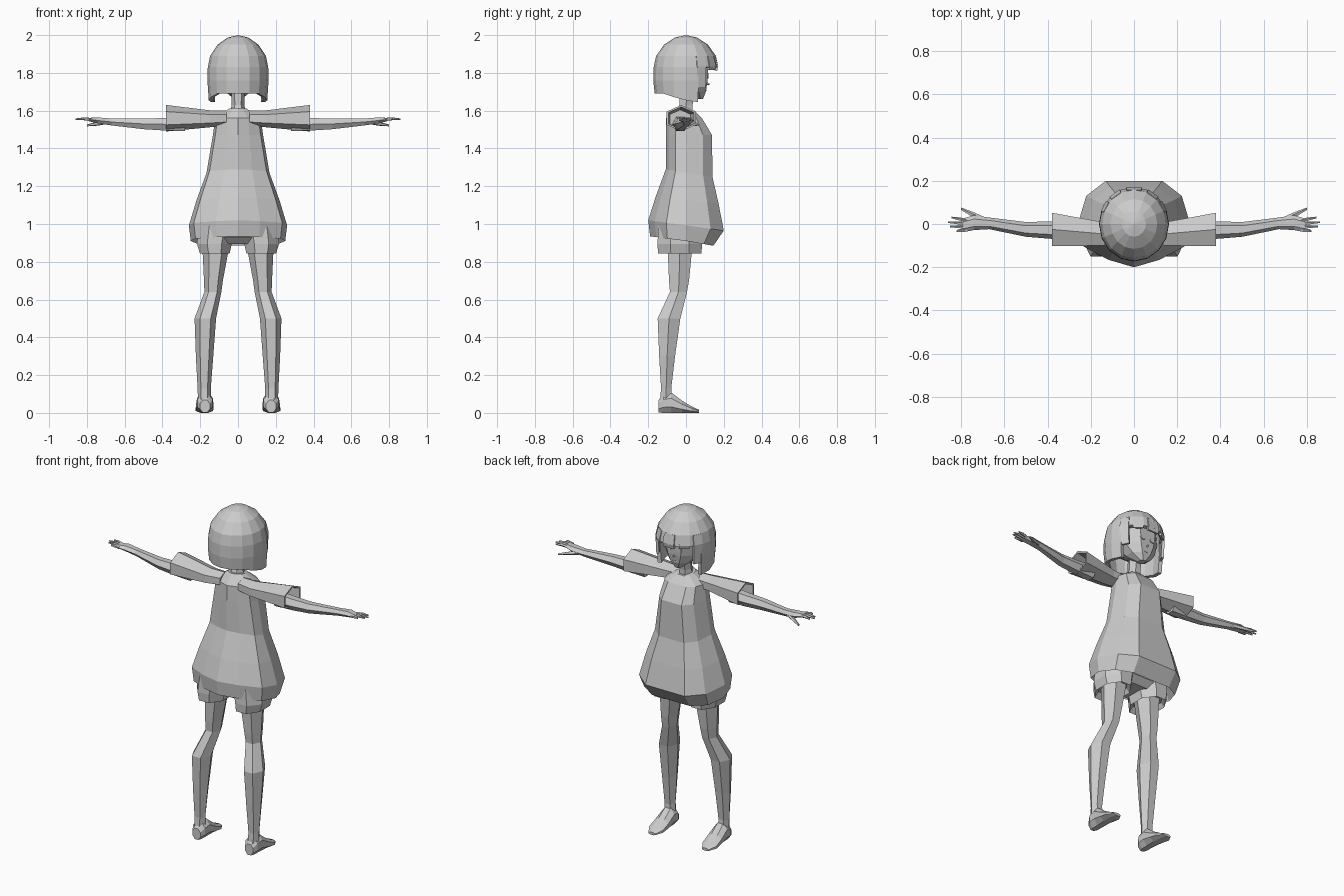
import bpy, bmesh
from math import sin, cos, pi, radians

cube = bpy.data.objects.get("Cube")
if cube:
    bpy.data.objects.remove(cube)

GREY = (0.6, 0.6, 0.6, 1)
mat = bpy.data.materials.new("light grey")
mat.use_nodes = True
mat.diffuse_color = GREY
mat.node_tree.nodes["Principled BSDF"].inputs["Base Color"].default_value = GREY


def finish(name, bm, mirror=False, thickness=0):
    """Turn a bmesh into an object with optional mirror and thickness."""
    bmesh.ops.recalc_face_normals(bm, faces=bm.faces)
    mesh = bpy.data.meshes.new(name)
    bm.to_mesh(mesh)
    bm.free()
    mesh.materials.append(mat)
    ob = bpy.data.objects.new(name, mesh)
    bpy.context.collection.objects.link(ob)
    if thickness:
        mod = ob.modifiers.new("Thickness", 'SOLIDIFY')
        mod.thickness = thickness
        mod.offset = -1
    if mirror:
        ob.modifiers.new("Mirror", 'MIRROR')
    return ob


def loft(name, rings, mirror=False):
    """Skin a list of closed rings and cap both ends."""
    bm = bmesh.new()
    loops = [[bm.verts.new(p) for p in ring] for ring in rings]
    n = len(loops[0])
    for a, b in zip(loops, loops[1:]):
        for i in range(n):
            j = (i + 1) % n
            bm.faces.new((a[i], a[j], b[j], b[i]))
    bm.faces.new(loops[0])
    bm.faces.new(loops[-1])
    return finish(name, bm, mirror)


PLACE = {'x': lambda t, u, v: (t, u, v),
         'y': lambda t, u, v: (u, t, v),
         'z': lambda t, u, v: (u, v, t)}


def tube(name, axis, sections, n=6, turn=0.0, mirror=True):
    """Faceted tube; a section is (position, centre u, centre v, radius u, radius v)."""
    unit = [(cos((i + turn) * 2 * pi / n), sin((i + turn) * 2 * pi / n)) for i in range(n)]
    mu, mv = max(p[0] for p in unit), max(p[1] for p in unit)
    rings = [[PLACE[axis](t, cu + ru * u / mu, cv + rv * v / mv) for u, v in unit]
             for t, cu, cv, ru, rv in sections]
    return loft(name, rings, mirror)


# Loose shirt: one half outline, scaled per level (z back, z front, half width, back, front)
outline = [(0, -1), (.45, -.83), (.9, -.52), (1, 0), (.85, .65), (.5, 1)]
outline += [(-x, y) for x, y in reversed(outline) if x]
levels = [(1.0, .97, .21, .15, .12), (.935, .885, .25, .19, .145), (1.02, .965, .26, .2, .2),
          (1.14, 1.11, .22, .162, .172), (1.29, 1.25, .167, .107, .14),
          (1.47, 1.47, .133, .107, .138), (1.56, 1.56, .12, .105, .085),
          (1.615, 1.6, .05, .06, .045)]
loft("shirt", [[(x * w, y * (yf if y > 0 else yb), zb + (zf - zb) * (y + 1) / 2)
                for x, y in outline] for zb, zf, w, yb, yf in levels])

# Wide open sleeves
tube("sleeves", 'x', [(.06, -.04, 1.56, .045, .04), (.15, -.045, 1.557, .055, .045),
                      (.38, -.025, 1.56, .077, .07), (.38, -.025, 1.56, .067, .06),
                      (.3, -.03, 1.555, .055, .05)], turn=.5)

# Arms, palms, fingers and thumbs
tube("arms", 'x', [(.28, -.03, 1.53, .043, .038), (.39, -.028, 1.528, .04, .033),
                   (.5, -.025, 1.53, .034, .028), (.67, .003, 1.54, .027, .018),
                   (.74, .006, 1.548, .034, .016), (.79, -.006, 1.553, .032, .009)])
for name, y0, y1, tip in (("index_fingers", .016, .03, .845), ("middle_fingers", .001, .008, .86),
                          ("ring_fingers", -.014, -.012, .85), ("little_fingers", -.028, -.034, .82)):
    tube(name, 'x', [(.77, y0, 1.552, .008, .008), (.81, (y0 + y1) / 2, 1.557, .008, .008),
                     (tip, y1, 1.555, .004, .004)], n=5)
tube("thumbs", 'x', [(.69, .018, 1.54, .014, .011), (.75, .045, 1.53, .013, .01),
                     (.8, .07, 1.522, .006, .005)], n=5)

# Shorts
tube("shorts_seat", 'z', [(.895, 0, -.03, .15, .075), (.93, 0, -.03, .2, .11),
                          (1.02, 0, -.02, .2, .11)], n=8, turn=.5, mirror=False)
tube("shorts_legs", 'z', [(.875, .123, -.033, .065, .09), (.845, .123, -.033, .079, .115),
                          (.895, .125, -.033, .092, .118), (1.0, .11, -.03, .1, .115)], n=8, turn=.5)

# Legs and feet
tube("legs", 'z', [(.07, .178, -.105, .034, .032), (.13, .179, -.105, .035, .027),
                   (.3, .177, -.1, .046, .042), (.5, .173, -.09, .057, .06),
                   (.64, .133, -.04, .045, .045), (.7, .13, -.037, .05, .053),
                   (.845, .12, -.033, .067, .063), (.95, .115, -.03, .075, .075)], n=6)
tube("feet", 'y', [(-.145, .175, .035, .026, .033), (-.12, .175, .05, .04, .05),
                   (-.08, .175, .055, .042, .055), (-.02, .176, .032, .046, .032),
                   (.03, .178, .017, .046, .017), (.07, .178, .008, .022, .008)], n=8, turn=.5)

# Neck, head and face details
tube("neck", 'z', [(1.57, 0, -.01, .045, .045), (1.63, 0, 0, .034, .035),
                   (1.73, 0, .01, .036, .04)], mirror=False)
tube("head", 'z', [(1.662, 0, .068, .02, .022), (1.7, 0, .04, .068, .065),
                   (1.75, 0, .008, .105, .105), (1.82, 0, -.005, .125, .122),
                   (1.9, 0, -.005, .118, .12), (1.96, 0, 0, .06, .065)], n=8, turn=.5, mirror=False)
tube("nose", 'y', [(.095, 0, 1.745, .012, .014), (.124, 0, 1.74, .003, .003)], n=4, mirror=False)
tube("eyes", 'y', [(.11, .033, 1.785, .018, .014), (.119, .033, 1.785, .018, .014)], n=8)
tube("mouth", 'y', [(.1, 0, 1.708, .016, .003), (.108, 0, 1.708, .016, .003)], n=6, mirror=False)

# Bobbed hair: a dome of 16 columns, open over the face
COLS, DEPTH = 16, 1.07
rows = [(1.987, .055), (1.95, .108), (1.89, .148), (1.83, .16), (1.76, .162), (1.69, .155)]
side_drop = {3: .045, 4: .035, 5: .018}
bm = bmesh.new()
grid = []
for r, (z, rad) in enumerate(rows):
    ring = []
    for k in range(COLS):
        a, step = 2 * pi * k / COLS, min(k, COLS - k)
        drop = side_drop.get(step, 0) if r == len(rows) - 1 else 0
        ring.append(bm.verts.new((rad * sin(a), DEPTH * rad * cos(a), z - drop)))
    grid.append(ring)
top = bm.verts.new((0, 0, 2))
for k in range(COLS):
    j = (k + 1) % COLS
    bm.faces.new((top, grid[0][k], grid[0][j]))
    front = k < 3 or k >= COLS - 3
    for r in range(len(rows) - 1):
        if not (front and r >= 3):
            bm.faces.new((grid[r][k], grid[r][j], grid[r + 1][j], grid[r + 1][k]))
bmesh.ops.delete(bm, geom=[v for v in bm.verts if not v.link_faces], context='VERTS')
finish("bobbed_hair", bm, thickness=.022)


def lock(name, a0, a1, z_low, mirror):
    """Flat lock of fringe hanging over the forehead."""
    bm = bmesh.new()
    verts = [bm.verts.new((rad * sin(radians(a)), DEPTH * rad * cos(radians(a)), z))
             for a, rad, z in ((a0, .15, 1.89), (a1, .15, 1.89), (a1, .163, 1.835),
                               (a1, .158, z_low), (a0, .158, z_low), (a0, .163, 1.835))]
    bm.faces.new((verts[0], verts[5], verts[2], verts[1]))
    bm.faces.new((verts[5], verts[4], verts[3], verts[2]))
    finish(name, bm, mirror, .015)


lock("fringe_centre", -13, 13, 1.81, False)
lock("fringe_sides", 24, 44, 1.815, True)
lock("temple_locks", 52, 70, 1.72, True)
